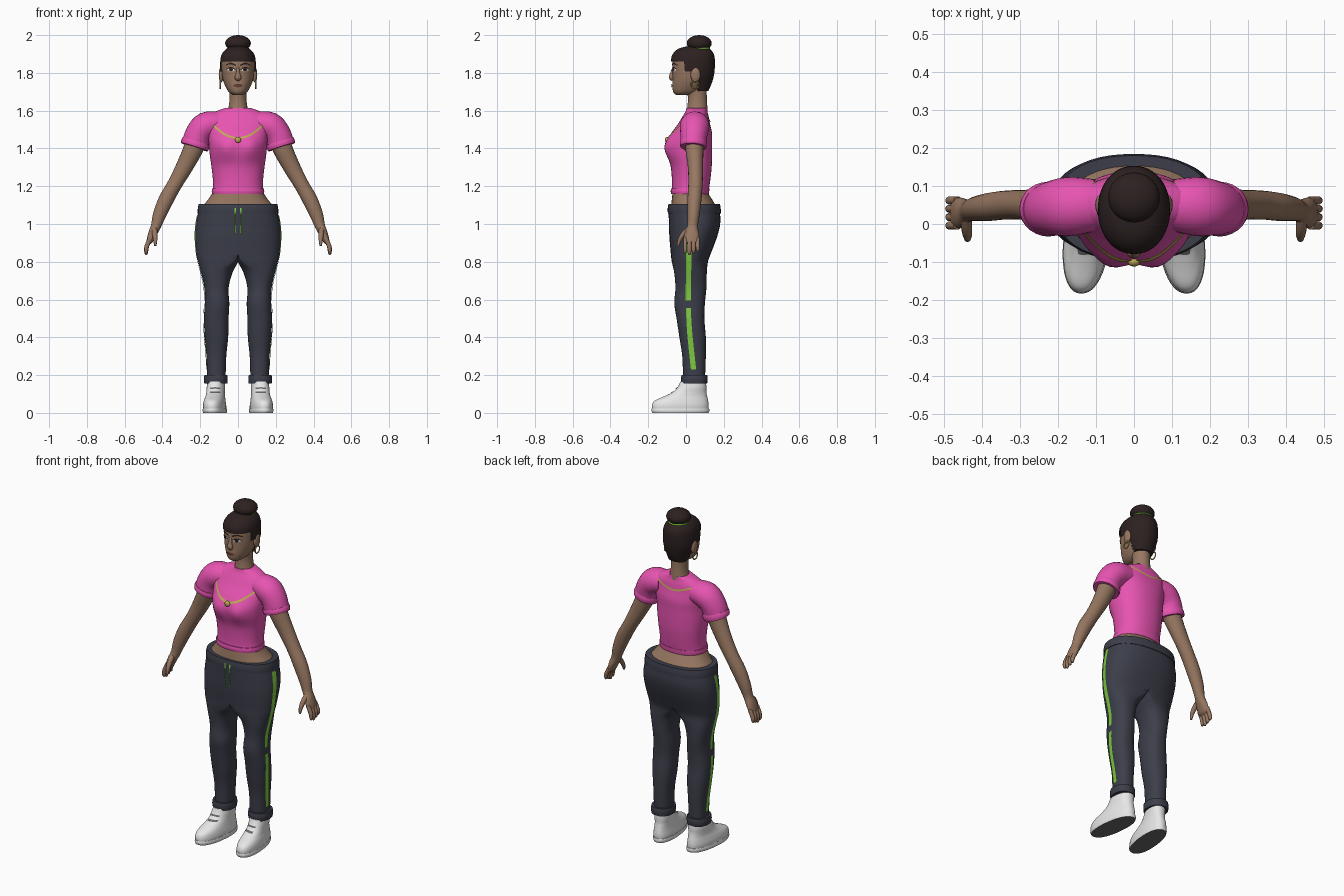
import bpy, bmesh, math
from mathutils import Vector, Matrix
from mathutils.bvhtree import BVHTree

cube = bpy.data.objects.get("Cube")
if cube:
    bpy.data.objects.remove(cube)


def material(name, *rgb):
    m = bpy.data.materials.new(name)
    m.use_nodes = True
    m.diffuse_color = (*rgb, 1)
    m.node_tree.nodes["Principled BSDF"].inputs["Base Color"].default_value = (*rgb, 1)
    return m


SKIN = material("brown skin", .31, .185, .12)
HAIR = material("dark brown hair", .026, .015, .015)
PINK = material("pink cloth", .82, .09, .45)
SLATE = material("slate cloth", .045, .048, .068)
GREEN = material("lime green", .21, .6, .05)
WHITE = material("white leather", .84, .84, .84)
GREY = material("grey rubber", .14, .14, .14)
GOLD = material("gold", .52, .4, .09)
LIPS = material("dark lips", .13, .045, .035)


def finish(name, bm, mat, mirror=True, fix=True):
    """Turn a bmesh into a smooth shaded object, mirrored across x."""
    if fix:
        bmesh.ops.recalc_face_normals(bm, faces=bm.faces)
    me = bpy.data.meshes.new(name)
    bm.to_mesh(me)
    me.materials.append(mat)
    me.shade_smooth()
    me.set_sharp_from_angle(angle=math.radians(50))
    ob = bpy.data.objects.new(name, me)
    bpy.context.collection.objects.link(ob)
    if mirror:
        ob.modifiers.new("mirror", "MIRROR").merge_threshold = .0005
    return ob


def smooth(rows, k):
    """Catmull-Rom interpolation of rows of numbers."""
    out = []
    for i in range(len(rows) - 1):
        quad = [rows[max(i - 1, 0)], rows[i], rows[i + 1], rows[min(i + 2, len(rows) - 1)]]
        for j in range(k):
            t = j / k
            out.append([b + t / 2 * (c - a + t * (2*a - 5*b + 4*c - d + t * (3*(b - c) + d - a)))
                        for a, b, c, d in zip(*quad)])
    return out + [list(rows[-1])]


def skin_rings(rings):
    bm = bmesh.new()
    vs = [[bm.verts.new(p) for p in r] for r in rings]
    n = len(vs[0])
    for a, b in zip(vs, vs[1:]):
        for i in range(n):
            bm.faces.new((a[i], a[(i + 1) % n], b[(i + 1) % n], b[i]))
    bm.faces.new(vs[0][::-1])
    bm.faces.new(vs[-1])
    return bm


def body(name, rows, mat, e=.9, k=4, n=48, shape=None, keep=None):
    """Loft of level rings: z, inner x, outer x, front y, back y, flatness of the inner side."""
    rings = []
    for z, xi, xo, yf, yb, d in smooth(rows, k):
        ring = []
        for i in range(n):
            c, s = (math.copysign(abs(f(math.tau * i / n)) ** e, f(math.tau * i / n))
                    for f in (math.cos, math.sin))
            d = min(max(d, 0), 1)
            oval = (xi + xo) / 2 + (xo - xi) / 2 * c
            flat = xi + (xo - xi) * max(c, 0)
            p = Vector((max(oval + (flat - oval) * d, 0), (yf + yb) / 2 + (yb - yf) / 2 * s, z))
            ring.append(shape(p) if shape else p)
        rings.append(ring)
    bm = skin_rings(rings)
    drop = [f for f in bm.faces if all(v.co.x < 1e-4 for v in f.verts)
            or (keep and not keep(f.calc_center_median()))]
    bmesh.ops.delete(bm, geom=drop, context="FACES")
    return finish(name, bm, mat)


def half(rows):
    """Rows for a centred part: z, half width, front y, back y."""
    return [(z, 0, x, f, b, 1) for z, x, f, b in rows]


def tube(name, rows, mat, k=4, n=20, mirror=True):
    """Loft along a path: x, y, z, radius sideways, radius front to back."""
    rows = smooth(rows, k)
    pts = [Vector(r[:3]) for r in rows]
    rings = []
    for i, (p, r) in enumerate(zip(pts, rows)):
        t = (pts[min(i + 1, len(pts) - 1)] - pts[max(i - 1, 0)]).normalized()
        u = t.cross(Vector((0, 1, 0))).normalized()
        w = u.cross(t)
        rings.append([p + u * r[3] * math.cos(math.tau * j / n) + w * r[4] * math.sin(math.tau * j / n)
                      for j in range(n)])
    return finish(name, skin_rings(rings), mat, mirror)


def strip(name, target, look, path, widths, mat, lift=.004, k=6):
    """Thin plate laid on a surface along a flat path, seen along the look direction."""
    src = bmesh.new()
    src.from_mesh(target.data)
    tree = BVHTree.FromBMesh(src)
    look = Vector(look)
    pts = [Vector(p) for p in smooth(path, k)]
    bm, pairs = bmesh.new(), []
    for i, p in enumerate(pts):
        t = (pts[min(i + 1, len(pts) - 1)] - pts[max(i - 1, 0)]).normalized()
        s = i / (len(pts) - 1) * (len(widths) - 1)
        j = min(int(s), len(widths) - 2)
        w = widths[j] + (widths[j + 1] - widths[j]) * (s - j)
        pair = []
        for side in (-.5, .5):
            a, z = p + Vector((-t.y, t.x)) * w * side
            o = Vector((0, a, z)) if look.x else Vector((max(a, .001), 0, z))
            hit = tree.ray_cast(o - look * 2, look)[0] or tree.find_nearest(o - look * .1)[0]
            if not look.x and a < .002:
                hit.x = 0
            pair.append(bm.verts.new(hit - look * lift))
        pairs.append(pair)
    for (a, b), (c, d) in zip(pairs, pairs[1:]):
        f = bm.faces.new((a, b, d, c))
        f.normal_update()
        if f.normal.dot(look) > 0:
            f.normal_flip()
    return finish(name, bm, mat, fix=False)


def ball(name, at, size, mat, mirror=False):
    bm = bmesh.new()
    bmesh.ops.create_uvsphere(bm, u_segments=24, v_segments=14, radius=1,
                              matrix=Matrix.LocRotScale(Vector(at), None, Vector(size)))
    return finish(name, bm, mat, mirror)


def hoop(name, at, turn, big, small, mat, mirror):
    bpy.ops.mesh.primitive_torus_add(major_radius=big, minor_radius=small, major_segments=28, minor_segments=8)
    ob = bpy.context.object
    ob.name = name
    ob.data.transform(Matrix.Translation(at) @ Matrix.Rotation(turn, 4, "Y"))
    ob.data.materials.append(mat)
    ob.data.shade_smooth()
    if mirror:
        ob.modifiers.new("mirror", "MIRROR")


FRONT, BACK, LEFT = (0, 1, 0), (0, -1, 0), (-1, 0, 0)

# Trousers with waistband, cuffs, side stripes and drawstrings
trousers = body("trousers", [
    (.17, .066, .164, -.015, .1, 0), (.3, .062, .167, -.02, .105, 0), (.4, .052, .176, -.035, .105, 0),
    (.5, .05, .18, -.05, .097, 0), (.58, .046, .176, -.062, .1, 0), (.66, .05, .178, -.056, .108, 0),
    (.74, .03, .195, -.062, .11, .1), (.8, 0, .211, -.075, .116, .7), (.84, 0, .219, -.08, .13, 1),
    (.93, 0, .226, -.088, .164, 1), (1, 0, .222, -.09, .181, 1), (1.06, 0, .21, -.092, .18, 1),
    (1.1, 0, .203, -.088, .174, 1)], SLATE, e=.87)
body("waistband", half([(1.055, .214, -.096, .184), (1.08, .213, -.097, .184), (1.105, .208, -.093, .18)]), SLATE, e=.87)
body("trouser_cuff", [(.155, .057, .178, -.024, .112, 0), (.178, .055, .181, -.027, .115, 0),
                      (.2, .057, .178, -.024, .112, 0)], SLATE)
strip("upper_stripe", trousers, LEFT, [(.03, 1.05), (.022, .95), (.015, .84), (.012, .595)], [.03, .028], GREEN)
strip("lower_stripe", trousers, LEFT, [(.012, .555), (.02, .42), (.04, .23)], [.026, .028], GREEN)
strip("drawstring", trousers, FRONT, [(.015, 1.085), (.016, 1.02), (.014, .95)], [.007, .007], GREEN, lift=.009)

# Waist, shirt and its hem
body("bare_waist", half([(1.07, .19, -.08, .16), (1.1, .182, -.078, .155), (1.13, .158, -.075, .138),
                         (1.17, .133, -.07, .115), (1.22, .12, -.06, .11)]), SKIN)


def bust(p):
    if p.y < 0:
        p.y -= .02 * math.exp(-((p.x - .065) / .05) ** 2 - ((p.z - 1.4) / .055) ** 2)
    return p


shirt = body("shirt", half([
    (1.165, .135, -.076, .118), (1.22, .132, -.074, .127), (1.3, .14, -.08, .136), (1.37, .15, -.097, .138),
    (1.43, .155, -.1, .138), (1.48, .16, -.078, .138), (1.53, .168, -.042, .127), (1.57, .155, -.018, .12),
    (1.597, .115, -.002, .113), (1.615, .066, .003, .112)]), PINK, shape=bust)
body("shirt_hem", half([(1.16, .137, -.079, .121), (1.173, .139, -.081, .123), (1.188, .137, -.079, .124)]), PINK)
tube("sleeve", [(.1, .05, 1.53, .064, .068), (.168, .046, 1.52, .073, .078), (.21, .042, 1.475, .07, .072),
                (.23, .038, 1.412, .071, .066)], PINK, n=28)
tube("sleeve_cuff", [(.221, .039, 1.44, .074, .069), (.226, .039, 1.423, .077, .072),
                     (.231, .038, 1.407, .074, .069)], PINK, n=28)

# Necklace
strip("necklace_front", shirt, FRONT, [(0, 1.452), (.05, 1.465), (.09, 1.488), (.14, 1.53)], [.011, .011], GOLD)
strip("necklace_back", shirt, BACK, [(0, 1.54), (.05, 1.548), (.11, 1.57)], [.01, .01], GOLD)
ball("pendant", (0, -.1, 1.445), (.016, .012, .016), GOLD)

# Arms and hands
tube("arm", [(.21, .045, 1.47, .055, .052), (.238, .045, 1.395, .052, .048), (.285, .05, 1.3, .045, .04),
             (.335, .05, 1.21, .039, .038), (.38, .045, 1.13, .04, .037), (.415, .04, 1.05, .035, .032),
             (.434, .035, .99, .027, .028), (.452, .031, .95, .023, .038), (.466, .029, .915, .018, .041),
             (.474, .029, .9, .012, .037)], SKIN)
for i, finger in enumerate(("index", "middle", "ring", "little")):
    y, tip = .062 - .022 * (3 - i), .84 + .008 * abs(i - 1)
    tube(finger + "_finger", [(.464, y, .925, .012, .011), (.482, y, .885, .012, .011),
                              (.486, y, tip + .01, .01, .01), (.483, y, tip - .003, .005, .005)], SKIN, n=10)
tube("thumb", [(.442, .015, .972, .015, .015), (.44, -.015, .945, .014, .014), (.438, -.034, .915, .011, .011),
               (.438, -.042, .885, .006, .006)], SKIN, n=10)

# Shoes with soles and laces


def toe_out(p):
    p.x -= .1 * p.y
    return p


shoe = body("shoe", [(.012, .062, .178, -.178, .118, 0), (.04, .062, .18, -.18, .12, 0), (.065, .066, .176, -.165, .117, 0),
                     (.088, .07, .17, -.115, .112, 0), (.11, .072, .168, -.07, .108, 0), (.135, .072, .168, -.045, .108, 0),
                     (.165, .074, .164, -.03, .106, 0)], WHITE, e=.88, shape=toe_out)
sole = body("sole", [(0, .06, .179, -.178, .12, 0), (.012, .058, .182, -.183, .124, 0),
                     (.024, .06, .18, -.181, .122, 0)], WHITE, e=.88, shape=toe_out)
sole.data.materials.append(GREY)
for face in sole.data.polygons:
    face.material_index = int(face.normal.z < -.9)
for z in (.108, .13):
    strip("lace", shoe, FRONT, [(.093, z), (.12, z + .002), (.148, z)], [.008, .008], GREY)

# Neck and head
body("neck", half([(1.58, .062, 0, .115), (1.62, .05, .007, .113), (1.67, .045, .01, .11), (1.74, .05, 0, .11)]), SKIN, e=1)
head = body("head", half([
    (1.683, .026, -.052, .03), (1.698, .048, -.067, .07), (1.73, .067, -.072, .105), (1.77, .081, -.071, .128),
    (1.82, .087, -.071, .14), (1.87, .087, -.07, .14), (1.91, .068, -.05, .12), (1.928, .03, 0, .08)]), SKIN, e=.95)
tube("nose", [(0, -.064, 1.83, .007, .008), (0, -.073, 1.795, .011, .012), (0, -.077, 1.775, .018, .013),
              (0, -.069, 1.762, .012, .008)], SKIN, n=14, mirror=False)
ball("ear", (.089, .05, 1.79), (.013, .026, .04), SKIN, True)
hoop("earring", (.094, .048, 1.738), math.pi / 2, .021, .0035, GOLD, True)

# Face details
strip("eye_white", head, FRONT, [(.015, 1.814), (.036, 1.818), (.058, 1.817)], [0, .018, .02, 0], WHITE, lift=.003)
strip("iris", head, FRONT, [(.027, 1.817), (.037, 1.817), (.047, 1.817)], [.004, .016, .018, .016, .004], HAIR, lift=.005)
strip("lashes", head, FRONT, [(.013, 1.816), (.036, 1.829), (.062, 1.819)], [.003, .007, .004], HAIR, lift=.006)
strip("eyebrow", head, FRONT, [(.012, 1.84), (.04, 1.85), (.066, 1.84)], [.008, .009, .003], HAIR)
strip("lips", head, FRONT, [(0, 1.732), (.013, 1.733), (.026, 1.732)], [.018, .016, 0], LIPS)

# Hair, bun and hair tie
body("hair", half([
    (1.705, .054, .04, .119), (1.75, .076, -.04, .138), (1.8, .093, -.07, .15), (1.86, .094, -.079, .153),
    (1.9, .085, -.07, .147), (1.93, .058, -.035, .122), (1.945, .02, .03, .08)]), HAIR, e=.95, k=8,
    keep=lambda p: p.z > 1.863 or p.y > .06 or (p.y > -.005 and p.z > 1.81))
ball("hair_bun", (0, .07, 1.957), (.068, .066, .043), HAIR)
hoop("hair_tie", (0, .07, 1.928), 0, .05, .008, GREEN, False)
